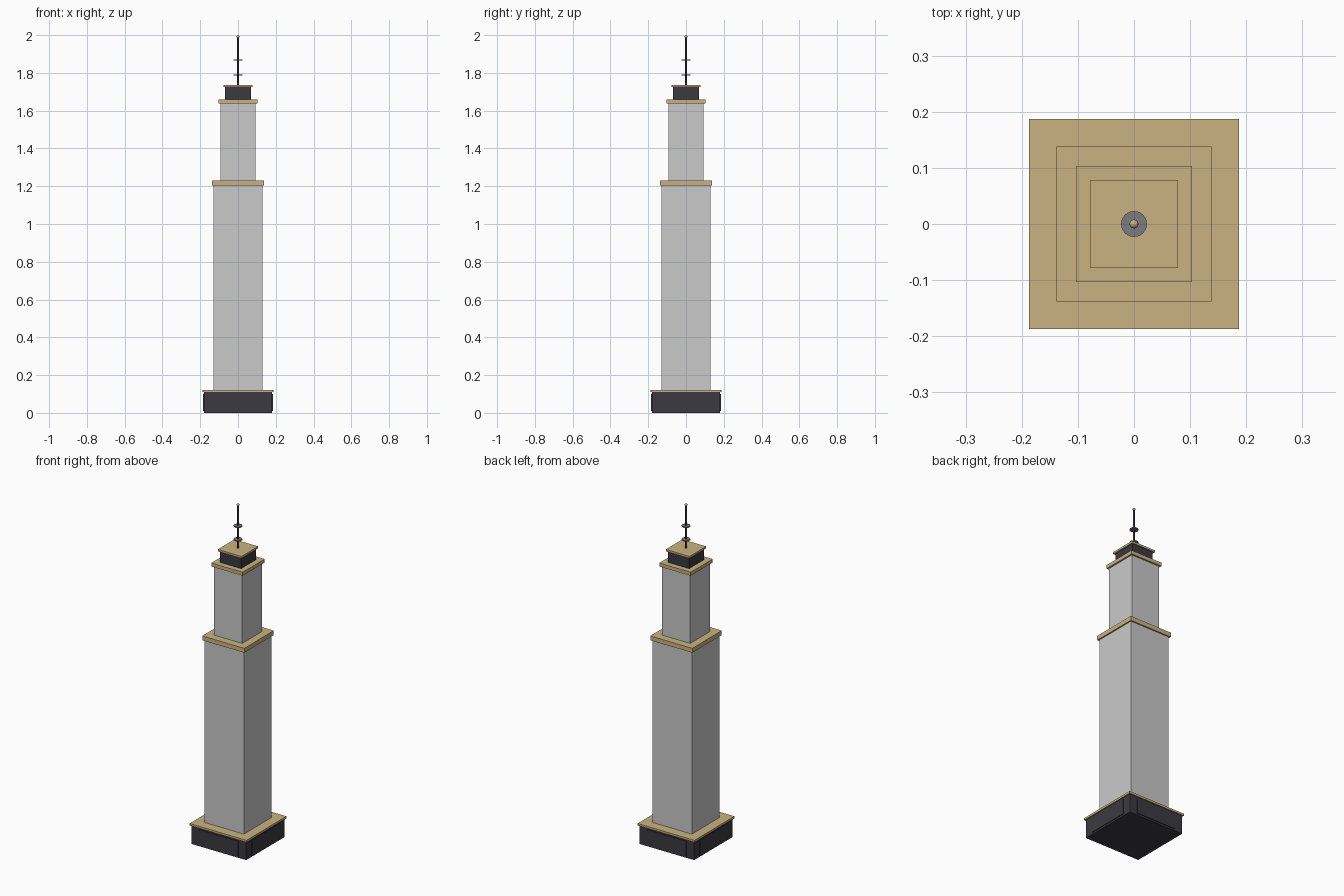
import bpy

if "Cube" in bpy.data.objects:
    bpy.data.objects.remove(bpy.data.objects["Cube"], do_unlink=True)


def material(name, rgb):
    m = bpy.data.materials.new(name)
    m.use_nodes = True
    m.diffuse_color = (*rgb, 1)
    m.node_tree.nodes["Principled BSDF"].inputs["Base Color"].default_value = (*rgb, 1)
    return m


stone = material("pale stone", (0.59, 0.59, 0.59))
gold = material("muted gold", (0.59, 0.45, 0.22))
dark = material("charcoal", (0.043, 0.042, 0.052))
steel = material("steel grey", (0.2, 0.2, 0.22))


def finish(name, mat):
    ob = bpy.context.object
    ob.name = name
    ob.data.materials.append(mat)
    return ob


def box(name, mat, half_x, half_y, z0, z1, x=0, y=0):
    bpy.ops.mesh.primitive_cube_add(size=2, location=(x, y, (z0 + z1) / 2))
    bpy.context.object.scale = (half_x, half_y, (z1 - z0) / 2)
    bpy.ops.object.transform_apply(location=False, rotation=False, scale=True)
    return finish(name, mat)


def rod(name, mat, radius, z0, z1, sides):
    bpy.ops.mesh.primitive_cylinder_add(vertices=sides, radius=radius, depth=z1 - z0,
                                        location=(0, 0, (z0 + z1) / 2))
    bpy.ops.object.shade_smooth_by_angle()
    return finish(name, mat)


# Square tiers and their overhanging ledges, bottom to top
tiers = [
    ("podium", dark, 0.18, 0, 0.11),
    ("podium_ledge", gold, 0.187, 0.11, 0.122),
    ("lower_tower", stone, 0.13, 0.122, 1.204),
    ("lower_ledge", gold, 0.138, 1.204, 1.23),
    ("upper_tower", stone, 0.093, 1.23, 1.638),
    ("upper_ledge", gold, 0.103, 1.638, 1.659),
    ("penthouse", dark, 0.07, 1.659, 1.725),
    ("penthouse_roof", gold, 0.078, 1.725, 1.737),
]
for name, mat, half, z0, z1 in tiers:
    box(name, mat, half, half, z0, z1)

# Thin raised panels on the four podium sides
for side, x, y in (("front", 0, -1), ("back", 0, 1), ("left", 1, 0), ("right", -1, 0)):
    box("podium_panel_" + side, dark,
        0.0025 if x else 0.13, 0.0025 if y else 0.13,
        0.01, 0.1, x * 0.1815, y * 0.1815)

# Mast with two rings and a finial
rod("mast", dark, 0.0055, 1.737, 1.99, 12)
for name, z in (("lower_ring", 1.788), ("upper_ring", 1.868)):
    rod(name, steel, 0.023, z - 0.003, z + 0.003, 24)
bpy.ops.mesh.primitive_uv_sphere_add(segments=12, ring_count=8, radius=0.008,
                                     location=(0, 0, 1.992))
bpy.ops.object.shade_smooth()
finish("mast_finial", gold)
